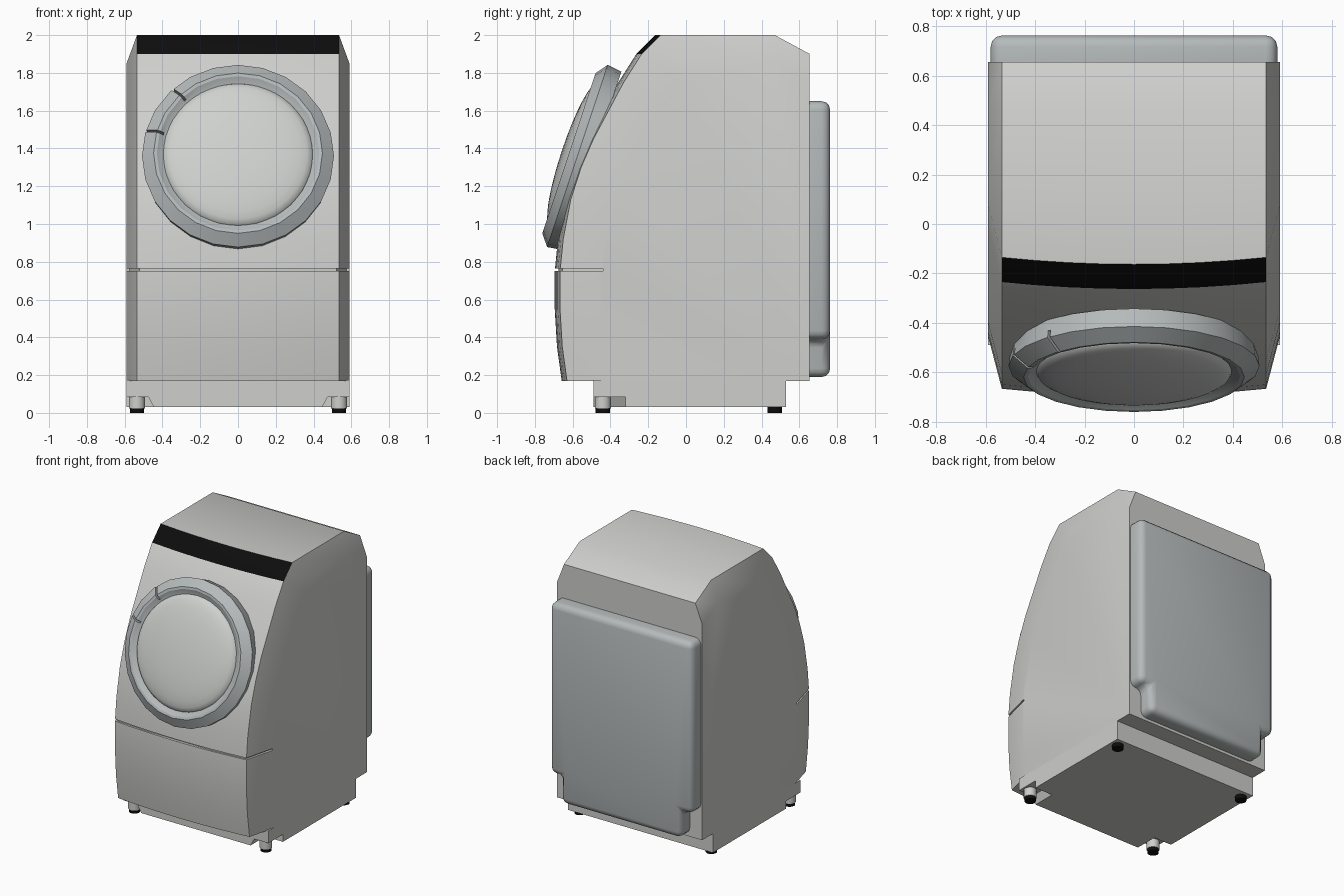
import bpy, bmesh, math
from mathutils import Matrix, Vector

old = bpy.data.objects.get("Cube")
if old:
    bpy.data.objects.remove(old, do_unlink=True)


def material(name, rgb):
    m = bpy.data.materials.new(name)
    m.use_nodes = True
    m.diffuse_color = (*rgb, 1)
    m.node_tree.nodes["Principled BSDF"].inputs["Base Color"].default_value = (*rgb, 1)
    return m


WHITE = material("warm_white", (0.62, 0.62, 0.605))
GREY = material("cool_grey", (0.46, 0.49, 0.49))
GLASS = material("pale_glass", (0.62, 0.64, 0.62))
BLACK = material("black", (0.004, 0.004, 0.004))


def finish(name, bm, *mats, matrix=None):
    bmesh.ops.recalc_face_normals(bm, faces=bm.faces)
    mesh = bpy.data.meshes.new(name)
    bm.to_mesh(mesh)
    bm.free()
    for m in mats:
        mesh.materials.append(m)
    ob = bpy.data.objects.new(name, mesh)
    bpy.context.collection.objects.link(ob)
    if matrix:
        ob.matrix_world = matrix
    return ob


def activate(ob):
    bpy.ops.object.select_all(action='DESELECT')
    ob.select_set(True)
    bpy.context.view_layer.objects.active = ob


def smooth(ob, degrees=30):
    activate(ob)
    bpy.ops.object.shade_smooth_by_angle(angle=math.radians(degrees))


def cut(ob, cutter):
    cutter.hide_render = True
    bpy.context.view_layer.update()
    mod = ob.modifiers.new("cut", 'BOOLEAN')
    mod.operation, mod.solver, mod.object = 'DIFFERENCE', 'EXACT', cutter
    activate(ob)
    bpy.ops.object.modifier_apply(modifier=mod.name)
    bpy.data.objects.remove(cutter, do_unlink=True)


def prism(points, offset):
    """Extrude a closed outline of 3D points."""
    bm = bmesh.new()
    face = bm.faces.new([bm.verts.new(p) for p in points])
    new = bmesh.ops.extrude_face_region(bm, geom=[face])["geom"]
    bmesh.ops.translate(bm, vec=offset, verts=[g for g in new if isinstance(g, bmesh.types.BMVert)])
    return bm


def box(x0, x1, y0, y1, z0, z1):
    return prism([(x0, y0, z0), (x1, y0, z0), (x1, y1, z0), (x0, y1, z0)], (0, 0, z1 - z0))


def mirrored(half):
    """Complete a right-hand outline with its mirror image."""
    return half + [(-p[0], *p[1:]) for p in reversed(half)]


def lathe(profile, segments, closed):
    """Spin (radius, height) points round local z."""
    bm = bmesh.new()
    rows = []
    for r, h in profile:
        if r == 0:
            rows.append([bm.verts.new((0, 0, h))] * segments)
        else:
            angles = [math.tau * i / segments for i in range(segments)]
            rows.append([bm.verts.new((r * math.cos(a), r * math.sin(a), h)) for a in angles])
    pairs = list(zip(rows, rows[1:])) + ([(rows[-1], rows[0])] if closed else [])
    for a, b in pairs:
        for i in range(segments):
            j = (i + 1) % segments
            bm.faces.new(list(dict.fromkeys((a[i], a[j], b[j], b[i]))))
    return bm


# Cabinet: side profile swept across, bowed front, narrowing towards the front and top
FRONT = [(-.63, .17), (-.655, .35), (-.667, .55), (-.667, .75), (-.65, .92), (-.61, 1.13), (-.555, 1.3),
         (-.49, 1.45), (-.41, 1.6), (-.33, 1.75), (-.235, 1.9), (-.135, 2)]
BACK = [(.47, 2), (.655, 1.9), (.655, .17)]
EDGE, SIDE = .535, .59


def cabinet_loop(x):
    if abs(x) > EDGE:
        squash = lambda z: .17 + (z - .17) * 1.68 / 1.83
        return ([(x, y + .21, squash(z)) for y, z in FRONT] + [(x, y, squash(z)) for y, z in BACK])
    bow = .028 * (1 - (x / EDGE) ** 2)
    return [(x, y - bow, z) for y, z in FRONT] + [(x, y, z) for y, z in BACK]


bm = bmesh.new()
xs = [-SIDE] + [EDGE * i / 4 for i in range(-4, 5)] + [SIDE]
loops = [[bm.verts.new(p) for p in cabinet_loop(x)] for x in xs]
count = len(loops[0])
band = len(FRONT) - 2
for k, (a, b) in enumerate(zip(loops, loops[1:])):
    for i in range(count):
        j = (i + 1) % count
        f = bm.faces.new((a[i], a[j], b[j], b[i]))
        # Black control band on the top of the front
        f.material_index = int(i == band and 0 < k < len(xs) - 2)
bm.faces.new(loops[0])
bm.faces.new(loops[-1])
cabinet = finish("cabinet", bm, WHITE, BLACK)

# Seam groove round the front, above the lower panel
inner = [(.575, -.44, .751), (.522, -.655, .751), (.27, -.675, .751)]
outer = [(.7, -.44, .751), (.7, -.8, .751)]
outline = mirrored(inner) + [(-x, y, z) for x, y, z in outer] + list(reversed(outer))
cut(cabinet, finish("seam_cutter", prism(outline, (0, 0, .013))))
smooth(cabinet)

# Door: tilted ring and domed window; local z points out of the door
tilt = math.radians(18.4)
door = Matrix.Translation((0, -.575, 1.36)) @ Matrix.Rotation(math.pi / 2 - tilt, 4, 'X')
ring = finish("door_ring", lathe([(.36, -.08), (.497, -.08), (.508, 0), (.447, .047), (.43, .045),
                                  (.395, .022), (.36, .015)], 24, True), GREY, matrix=door)
# Two narrow slots mark the ends of the handle
for degrees in (133, 164):
    slot = door @ Matrix.Rotation(math.radians(degrees), 4, 'Z')
    cut(ring, finish("slot_cutter", box(.41, .6, -.006, .006, -.03, .1), matrix=slot))
smooth(ring, 25)

dome = [(.396 * math.cos(t), .022 + .065 * math.sin(t)) for t in (math.pi / 2 * i / 8 for i in range(8))]
window = finish("door_window", lathe(dome + [(0, .087)], 48, False), GLASS, matrix=door)
smooth(window, 60)

# Rear cover with stepped lower corners and rounded edges
BASE_Y = .65
half = [(.49, BASE_Y, .19), (.49, BASE_Y, .39), (.58, BASE_Y, .39), (.58, BASE_Y, 1.65)]
bm = prism(mirrored(half), (0, .113, 0))
edges = [e for e in bm.edges if any(v.co.y > BASE_Y + .01 for v in e.verts)]
bmesh.ops.bevel(bm, geom=edges, offset=.045, segments=3, profile=.5, affect='EDGES')
smooth(finish("rear_cover", bm, GREY), 40)

# Plinth with notched front corners
plinth = finish("plinth", box(-SIDE, SIDE, -.49, .53, .03, .175), WHITE)
for s in (-1, 1):
    corner = [(s * x, -.6, z) for x, z in ((.44, .02), (.7, .02), (.7, .085), (.475, .085))]
    cut(plinth, finish("corner_cutter", prism(corner, (0, .28, 0))))


# Feet: black pads, with grey legs at the front
def cylinder(name, x, y, z0, z1, r, mat):
    bm = lathe([(0, z0), (r, z0), (r, z1), (0, z1)], 16, False)
    smooth(finish(name, bm, mat, matrix=Matrix.Translation(Vector((x, y, 0)))))


for side, x in (("right", -.535), ("left", .535)):
    cylinder("front_leg_" + side, x, -.44, .024, .09, .043, WHITE)
    cylinder("front_foot_" + side, x, -.44, 0, .025, .038, BLACK)
    cylinder("rear_foot_" + side, x, .47, 0, .032, .038, BLACK)
